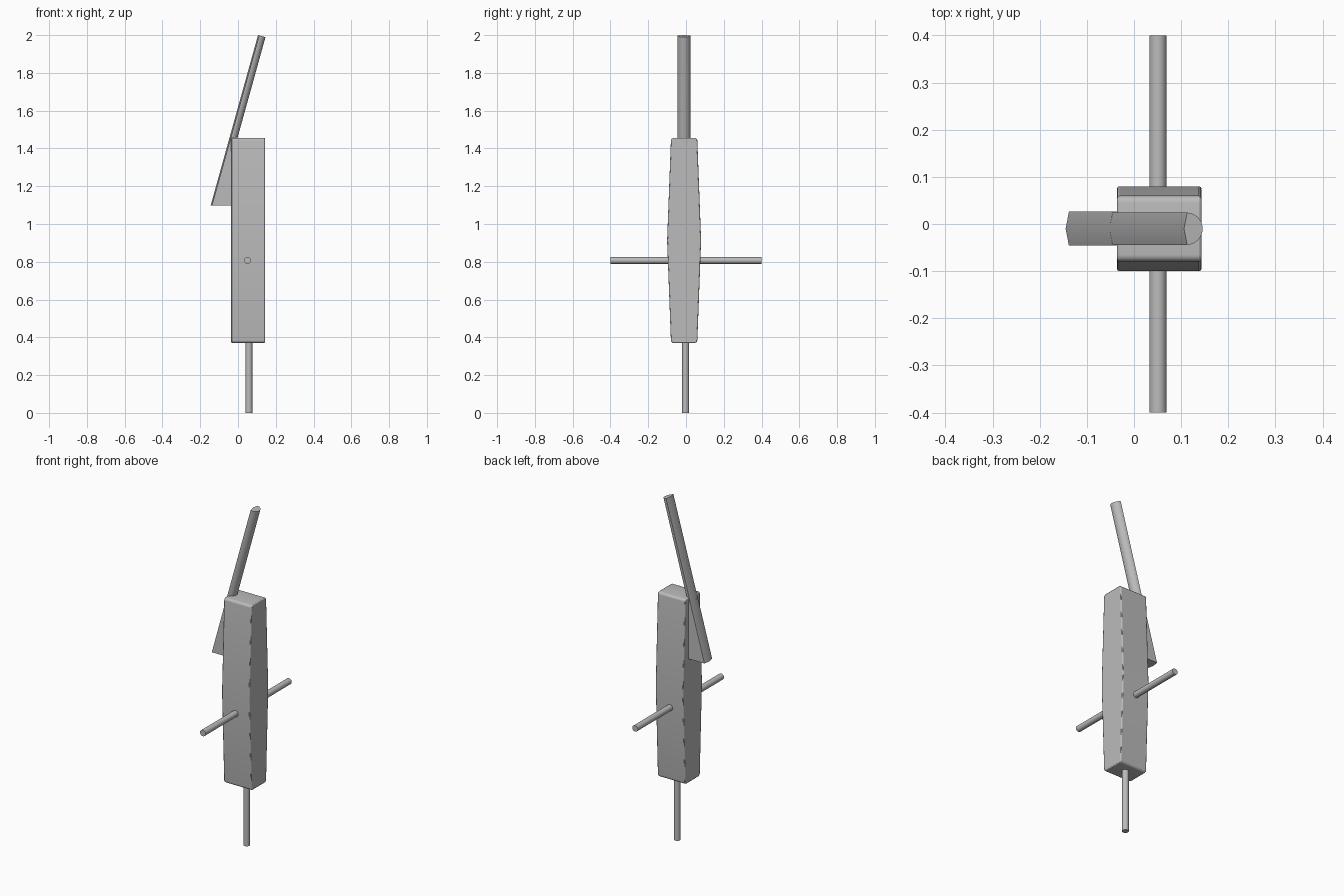
import bpy, bmesh, math
from mathutils import Vector

if "Cube" in bpy.data.objects:
    bpy.data.objects.remove(bpy.data.objects["Cube"])

GREY = (0.5, 0.5, 0.5, 1)
grey = bpy.data.materials.new("plain grey")
grey.use_nodes = True
grey.diffuse_color = GREY
grey.node_tree.nodes["Principled BSDF"].inputs["Base Color"].default_value = GREY


def loft(name, bottom, top):
    """Solid between two matching outlines, smoothed except at sharp edges."""
    bm = bmesh.new()
    rings = [[bm.verts.new(p) for p in ring] for ring in (bottom, top)]
    n = len(bottom)
    for i in range(n):
        j = (i + 1) % n
        bm.faces.new((rings[0][i], rings[0][j], rings[1][j], rings[1][i]))
    for ring in rings:
        bm.faces.new(ring)
    bmesh.ops.recalc_face_normals(bm, faces=bm.faces)
    mesh = bpy.data.meshes.new(name)
    bm.to_mesh(mesh)
    bm.free()
    obj = bpy.data.objects.new(name, mesh)
    bpy.context.collection.objects.link(obj)
    mesh.materials.append(grey)
    bpy.ops.object.select_all(action="DESELECT")
    obj.select_set(True)
    bpy.context.view_layer.objects.active = obj
    bpy.ops.object.shade_smooth_by_angle(angle=math.radians(30))
    return obj


def circle(centre, u, v, radius, sides=32):
    angles = [2 * math.pi * i / sides for i in range(sides)]
    return [centre + radius * (u * math.cos(a) + v * math.sin(a)) for a in angles]


X, Y, Z = Vector((1, 0, 0)), Vector((0, 1, 0)), Vector((0, 0, 1))
MID_Y = -0.01

# Body: side profile that bulges at mid height, with rounded ends
z_low, z_mid, z_high, end_half, mid_half, r = 0.37, 0.912, 1.456, 0.07, 0.09, 0.015
profile = [(mid_half, z_mid)]
for sy, z, start in ((1, z_high, 0), (-1, z_high, 90), (-1, z_low, 180), (1, z_low, 270)):
    zc = z - r if z == z_high else z + r
    for k in range(6):
        a = math.radians(start + 18 * k)
        profile.append((sy * (end_half - r) + r * math.cos(a), zc + r * math.sin(a)))
    if start == 90:
        profile.append((-mid_half, z_mid))
body = loft("body", *[[Vector((x, MID_Y + y, z)) for y, z in profile] for x in (-0.036, 0.143)])
rim = body.modifiers.new("soft rim", "BEVEL")
rim.width, rim.segments, rim.limit_method = 0.005, 2, "ANGLE"
rim.angle_limit = math.radians(50)

# Cross bar through the body, and stem below it
centre = Vector((0.051, 0, 0.807))
loft("cross_bar", *[circle(centre + Y * y, X, Z, 0.018) for y in (-0.4, 0.4)])
centre = Vector((0.058, -0.002, 0))
loft("lower_stem", *[circle(centre + Z * z, X, Y, 0.018) for z in (0, 0.45)])

# Slanted upper rod: round on one side, shallow ridge on the other
foot = Vector((-0.145, MID_Y, 1.097))
tip = Vector((0.106, MID_Y, 2.0))
along = (tip - foot).normalized()
across = Y.cross(along)


def rod_section(point, half):
    ring = [point]
    for k in range(17):
        a = math.radians(-90 + 180 * k / 16)
        ring.append(point + across * (0.007 + 0.034 * math.cos(a)) + Y * half * math.sin(a))
    return ring


start = foot.lerp(tip, 0.3)
loft("upper_rod", rod_section(start, 0.035), rod_section(tip, 0.034))

# Wedge filling the space between the rod and the body
wedge_top = foot.lerp(tip, 0.37)


def wedge_section(point):
    ring = [point]
    for x, side in ((point.x + 0.007, -1), (0.0, -1), (0.0, 1), (point.x + 0.007, 1)):
        ring.append(Vector((x, MID_Y + side * 0.036, point.z)))
    return ring


loft("wedge", wedge_section(foot), wedge_section(wedge_top))
